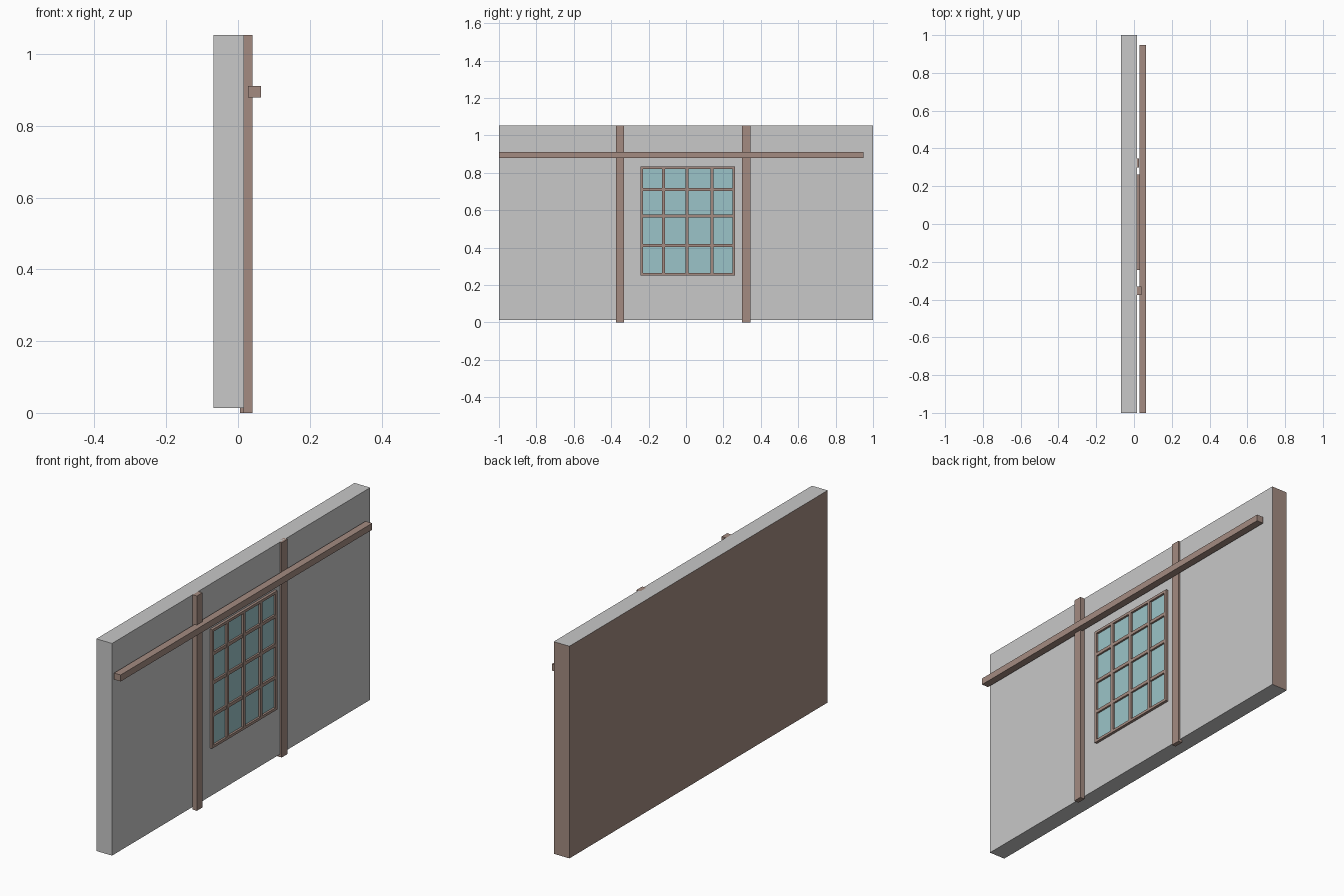
import bpy
import bmesh
from mathutils import Vector

default = bpy.data.objects.get("Cube")
if default:
    bpy.data.objects.remove(default, do_unlink=True)


def material(name, rgb):
    mat = bpy.data.materials.new(name)
    mat.use_nodes = True
    color = (*rgb, 1)
    mat.diffuse_color = color
    bsdf = next(n for n in mat.node_tree.nodes if n.type == 'BSDF_PRINCIPLED')
    bsdf.inputs["Base Color"].default_value = color
    return mat


plaster = material("grey plaster", (0.58, 0.58, 0.58))
wood = material("brown wood", (0.37, 0.26, 0.22))
glass = material("pale blue glass", (0.33, 0.55, 0.58))


def add_box(bm, x, y, z):
    verts = bmesh.ops.create_cube(bm, size=1)["verts"]
    low, high = Vector((x[0], y[0], z[0])), Vector((x[1], y[1], z[1]))
    bmesh.ops.scale(bm, vec=high - low, verts=verts)
    bmesh.ops.translate(bm, vec=(low + high) / 2, verts=verts)


def make_object(name, boxes, *mats):
    bm = bmesh.new()
    for box in boxes:
        add_box(bm, *box)
    mesh = bpy.data.meshes.new(name)
    bm.to_mesh(mesh)
    bm.free()
    for mat in mats:
        mesh.materials.append(mat)
    obj = bpy.data.objects.new(name, mesh)
    bpy.context.collection.objects.link(obj)
    return obj


# Wall slab: plaster, with wood on the reverse side and on the far end
wall = make_object("wall", [((-0.068, 0.017), (-1, 1), (0.013, 1.053))], plaster, wood)
for face in wall.data.polygons:
    if face.normal.x < -0.5 or face.normal.y > 0.5:
        face.material_index = 1

# Timber posts and the long rail across them
make_object("front_post", [((0.015, 0.04), (-0.375, -0.332), (0, 1.053))], wood)
make_object("rear_post", [((0.005, 0.027), (0.3, 0.346), (0, 1.053))], wood)
make_object("rail", [((0.028, 0.064), (-1, 0.948), (0.879, 0.911))], wood)

# Window: glass sheet behind a grid of wooden bars
y0, y1, z0, z1 = -0.243, 0.262, 0.251, 0.834
depth, rim = (0.014, 0.03), 0.013
make_object("window_glass", [((0.014, 0.02), (y0 + 0.005, y1 - 0.005),
                              (z0 + 0.005, z1 - 0.005))], glass)
frame = [(depth, (y, y + rim), (z0, z1)) for y in (y0, y1 - rim)]
frame += [(depth, (y0 + rim, y1 - rim), (z, z + rim)) for z in (z0, z1 - rim)]
make_object("window_frame", frame, wood)

bar = 0.008
bars = [(depth, (y - bar, y + bar), (z0 + rim, z1 - rim)) for y in (-0.121, 0.006, 0.139)]
inner = (depth[0], depth[1] - 0.001)
bars += [(inner, (y0 + rim, y1 - rim), (z - bar, z + bar)) for z in (0.712, 0.57, 0.411)]
make_object("window_bars", bars, wood)
